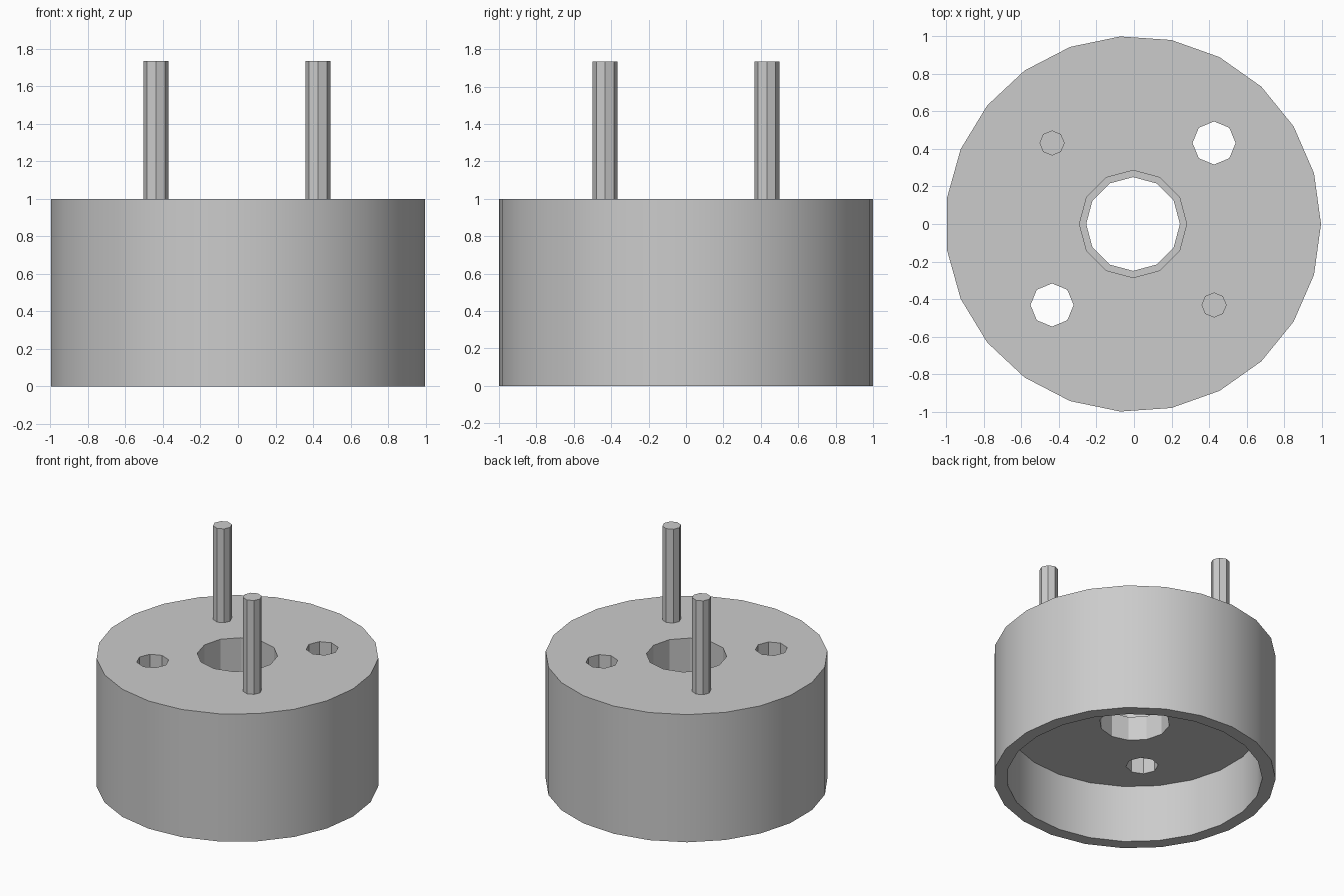
import bpy, bmesh, math
from mathutils import Matrix

default = bpy.data.objects.get("Cube")
if default:
    bpy.data.objects.remove(default, do_unlink=True)

# Single plain material
grey = bpy.data.materials.new("plain grey")
grey.use_nodes = True
COLOUR = (0.6, 0.6, 0.6, 1.0)
grey.diffuse_color = COLOUR
grey.node_tree.nodes["Principled BSDF"].inputs["Base Color"].default_value = COLOUR

AXIS_X = -0.005     # odd-sided body sits slightly off its bounding-box centre
OFFSET = 0.432      # pins and pin holes, along x and y
BODY_SIDES = 23


def prism(name, sides, radius, bottom, top, x=0.0, y=0.0):
    """Upright prism with its first corner pointing along +x."""
    bm = bmesh.new()
    place = (Matrix.Translation((AXIS_X + x, y, (bottom + top) / 2))
             @ Matrix.Rotation(-math.pi / 2, 4, 'Z'))
    bmesh.ops.create_cone(bm, cap_ends=True, segments=sides, radius1=radius,
                          radius2=radius, depth=top - bottom, matrix=place)
    mesh = bpy.data.meshes.new(name)
    bm.to_mesh(mesh)
    bm.free()
    mesh.materials.append(grey)
    obj = bpy.data.objects.new(name, mesh)
    bpy.context.collection.objects.link(obj)
    return obj


def activate(obj):
    bpy.ops.object.select_all(action='DESELECT')
    obj.select_set(True)
    bpy.context.view_layer.objects.active = obj


def cut(target, cutter):
    mod = target.modifiers.new("cut", 'BOOLEAN')
    mod.operation = 'DIFFERENCE'
    mod.solver = 'EXACT'
    mod.object = cutter
    activate(target)
    bpy.ops.object.modifier_apply(modifier=mod.name)
    bpy.data.objects.remove(cutter, do_unlink=True)


# Round body, hollow underneath, with a stepped central bore
body = prism("body", BODY_SIDES, 1.0023, 0, 1)
cut(body, prism("cavity_cutter", BODY_SIDES, 0.907, -0.2, 0.45))
cut(body, prism("bore_cutter", 12, 0.25, 0.3, 1.2))
cut(body, prism("counterbore_cutter", 12, 0.286, 0.64, 1.2))

# Two through holes on one diagonal
for side in (-1, 1):
    cut(body, prism("pin_hole_cutter", 8, 0.115, 0.3, 1.2,
                    side * OFFSET, side * OFFSET))

# Two pins on the other diagonal
pins = [prism(name, 8, 0.067, 1, 1.735, side * OFFSET, -side * OFFSET)
        for name, side in (("front_left_pin", 1), ("back_right_pin", -1))]

for obj in [body] + pins:
    activate(obj)
    bpy.ops.object.shade_smooth_by_angle(angle=math.radians(25))
